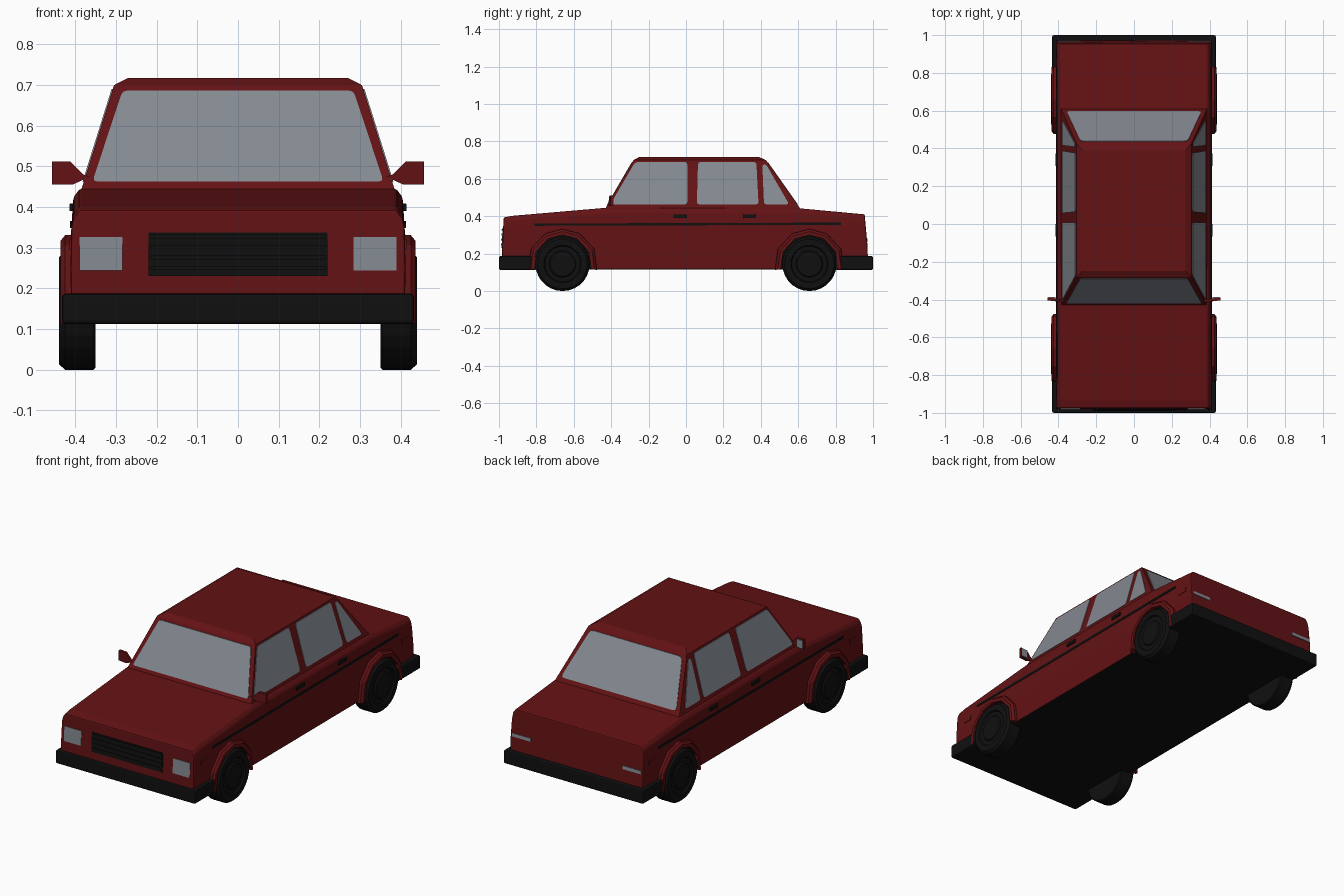
import bpy, bmesh, math
from mathutils import Vector

if "Cube" in bpy.data.objects:
    bpy.data.objects.remove(bpy.data.objects["Cube"])


def material(name, rgb):
    m = bpy.data.materials.new(name)
    m.diffuse_color = (*rgb, 1)
    m.use_nodes = True
    m.node_tree.nodes["Principled BSDF"].inputs["Base Color"].default_value = m.diffuse_color
    return m


RED = material("dark red paint", (0.125, 0.006, 0.007))
BLACK = material("black rubber", (0.005, 0.005, 0.005))
GLASS = material("grey glass", (0.23, 0.25, 0.28))


def finish(name, bm, *mats, bevel=0):
    bmesh.ops.recalc_face_normals(bm, faces=bm.faces[:])
    me = bpy.data.meshes.new(name)
    bm.to_mesh(me)
    bm.free()
    ob = bpy.data.objects.new(name, me)
    bpy.context.collection.objects.link(ob)
    for m in mats:
        me.materials.append(m)
    if bevel:
        b = ob.modifiers.new("soft edges", 'BEVEL')
        b.width, b.segments, b.angle_limit = bevel, 2, math.radians(25)
    return ob


def loft(name, rings, *mats, bevel=0, under=None):
    """Skin closed rings of points and cap both ends."""
    bm = bmesh.new()
    vs = [[bm.verts.new(p) for p in r] for r in rings]
    n = len(vs[0])
    for a, b in zip(vs, vs[1:]):
        for i in range(n):
            j = (i + 1) % n
            bm.faces.new((a[i], a[j], b[j], b[i]))
    bm.faces.new(vs[0])
    bm.faces.new(vs[-1])
    if under is not None:
        bmesh.ops.recalc_face_normals(bm, faces=bm.faces[:])
        for f in bm.faces:
            f.material_index = under if f.normal.z < -0.7 else 0
    return finish(name, bm, *mats, bevel=bevel)


def box(name, x, y, z, mat, bevel=0):
    ring = lambda h: [(x[0], y[0], h), (x[1], y[0], h), (x[1], y[1], h), (x[0], y[1], h)]
    return loft(name, [ring(z[0]), ring(z[1])], mat, bevel=bevel)


def rounded(pts, r):
    """Cut each corner of a polygon with a small three point arc."""
    out = []
    for i, p in enumerate(pts):
        p = Vector(p)
        a, b = Vector(pts[i - 1]) - p, Vector(pts[(i + 1) % len(pts)]) - p
        a = p + a.normalized() * min(r, a.length * 0.45)
        b = p + b.normalized() * min(r, b.length * 0.45)
        out += [a, (a + b + p * 2) / 4, b]
    return out


def plate(name, pts, surf, axis, side, mat, r=0.0, lift=0.003):
    """Thin panel lying on a surface whose x or y offset depends on height."""
    if r:
        pts = rounded(pts, r)
    rings = []
    for t in (-0.004, lift):
        d = lambda h: side * (surf(h) + t)
        rings.append([(d(h), a, h) if axis == 'x' else (a, d(h), h) for a, h in pts])
    return loft(name, rings, mat)


def rect(a0, a1, z0, z1):
    return [(a0, z0), (a1, z0), (a1, z1), (a0, z1)]


# Lower body: cross sections from nose to tail
def front_y(z):
    return 0.985 - 0.05 * max(z - 0.19, 0)


def rear_y(z):
    return 0.975 - 0.09 * max(z - 0.19, 0)


def section(yf, top):
    half = [(0.41, 0.115), (0.412, 0.25), (0.41, 0.35), (0.405, top - 0.022), (0.39, top)]
    return [(x, yf(z), z) for x, z in half] + [(-x, yf(z), z) for x, z in reversed(half)]


loft("lower_body", [section(lambda z: -front_y(z), 0.393), section(lambda z: -0.93, 0.402),
                    section(lambda z: -0.43, 0.445), section(lambda z: 0.61, 0.442),
                    section(rear_y, 0.41)], RED, BLACK, bevel=0.006, under=1)

# Cabin: tapering greenhouse with softened roof edge
cabin = [(0.388, -0.435, 0.615, 0.435), (0.305, -0.281, 0.428, 0.70), (0.272, -0.25, 0.39, 0.717)]
loft("cabin", [[(-w, f, z), (w, f, z), (w, b, z), (-w, b, z)] for w, f, b, z in cabin], RED)


def slope(lo, hi):
    return lambda z: lo + (hi - lo) * (z - 0.435) / 0.265


side_x, wind_y, back_y = slope(0.388, 0.305), slope(0.435, 0.281), slope(0.615, 0.428)

# Front and rear glass
screen = [(-0.358, 0.463), (0.358, 0.463), (0.284, 0.687), (-0.284, 0.687)]
plate("windshield", screen, wind_y, 'y', -1, GLASS, 0.012)
plate("rear_window", screen, back_y, 'y', 1, GLASS, 0.02)

# Nose: grille with slats, headlights
plate("grille", rect(-0.22, 0.22, 0.23, 0.337), front_y, 'y', -1, BLACK)
for i in range(4):
    z = 0.245 + i * 0.026
    plate("grille_slat", rect(-0.215, 0.215, z, z + 0.01), lambda h: front_y(h) + 0.004, 'y', -1, BLACK)

# Bumpers wrapping to the wheels
for name, y in (("front_bumper", (-1.0, -0.80)), ("rear_bumper", (0.80, 1.0))):
    box(name, (-0.433, 0.433), y, (0.113, 0.187), BLACK, 0.008)


def spin_x(name, profile, y, z, mat, n=28):
    """Turned solid around the x axis from (x, radius) pairs."""
    rings = [[(x, y + r * math.cos(k * math.tau / n), z + r * math.sin(k * math.tau / n))
              for k in range(n)] for x, r in profile]
    return loft(name, rings, mat)


for s in (-1, 1):
    # Side windows
    panes = {"front_side_window": [(-0.405, 0.463), (0.007, 0.463), (0.007, 0.69), (-0.272, 0.69)],
             "rear_side_window": [(0.058, 0.463), (0.388, 0.463), (0.376, 0.69), (0.064, 0.69)],
             "quarter_window": [(0.417, 0.463), (0.552, 0.463), (0.428, 0.678), (0.408, 0.675)]}
    for name, pts in panes.items():
        plate(name, pts, side_x, 'x', s, GLASS, 0.015)

    # Side stripe, door handles, marker lamps
    plate("side_stripe", [(-0.81, 0.349), (0.83, 0.354), (0.83, 0.366), (-0.81, 0.361)],
          lambda z: 0.410, 'x', s, BLACK)
    for y in (-0.068, 0.305):
        box("door_handle", sorted((s * 0.395, s * 0.415)), (y, y + 0.07), (0.39, 0.409), BLACK, 0.003)
    for y in (-0.92, 0.86):
        plate("side_marker", rect(y, y + 0.06, 0.295, 0.32), lambda z: 0.411, 'x', s, RED)

    # Headlights and tail lamps
    plate("headlight", rect(*sorted((s * 0.284, s * 0.39)), 0.244, 0.326), front_y, 'y', -1, GLASS)
    plate("tail_lamp", rect(*sorted((s * 0.285, s * 0.4)), 0.262, 0.28), rear_y, 'y', 1, GLASS)

    # Door mirror with glass on its rear face
    shell = [(0.365, 0.475), (0.405, 0.456), (0.457, 0.456), (0.457, 0.512), (0.412, 0.512), (0.38, 0.48)]
    loft("door_mirror", [[(s * x, y + (0.4 - x) * 0.12 * -1, z) for x, z in shell]
                         for y in (-0.411, -0.396)], RED)
    plate("mirror_glass", rect(*sorted((s * 0.415, s * 0.452)), 0.462, 0.506),
          lambda z: -0.390, 'y', 1, GLASS)

    for y in (-0.66, 0.66):
        # Wheel: tyre, dished rim and hub
        spin_x("wheel", [(s * x, r) for x, r in
                         ((0.35, 0.14), (0.355, 0.145), (0.425, 0.145), (0.44, 0.132), (0.44, 0.1),
                          (0.432, 0.095), (0.432, 0.072), (0.439, 0.066), (0.439, 0.02))], y, 0.145, BLACK)
        # Dark wheel well behind the flare
        arc = [math.radians(a) for a in range(-10, 191, 20)]
        well = [(y + 0.163 * math.cos(a), 0.145 + 0.163 * math.sin(a)) for a in arc]
        plate("wheel_well", well, lambda z: 0.412, 'x', s, BLACK)
        # Faceted wheel arch flare
        arc = [math.radians(a) for a in (-10, 25, 60, 90, 120, 155, 190)]
        rings = []
        for a in arc:
            ca, sa = math.cos(a), math.sin(a)
            rings.append([(s * x, y + r * ca, 0.145 + r * sa)
                          for x, r in ((0.40, 0.155), (0.436, 0.155), (0.436, 0.173), (0.425, 0.186), (0.40, 0.188))])
        loft("wheel_arch", rings, RED)
